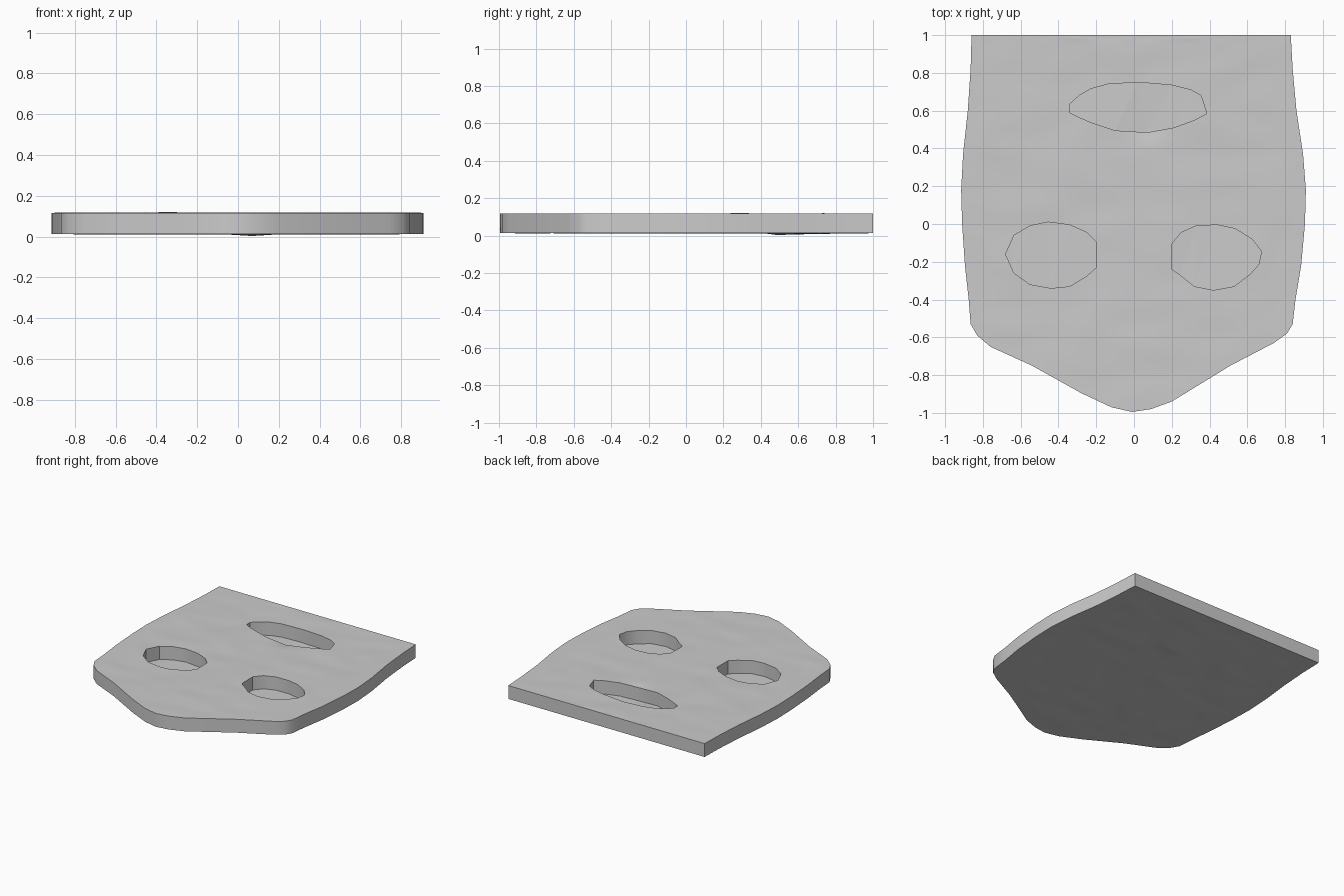
import bpy, bmesh, math
from mathutils import Vector, noise
from mathutils.geometry import delaunay_2d_cdt

if "Cube" in bpy.data.objects:
    bpy.data.objects.remove(bpy.data.objects["Cube"])

BOTTOM, TOP = 0.013, 0.117

# Profiles in plan view: plate outline and three blind pockets
outline = [(-.86, 1), (.83, 1), (.84, .82), (.86, .6), (.895, .37), (.91, .18), (.905, 0),
           (.885, -.22), (.855, -.4), (.84, -.53), (.81, -.58), (.74, -.63), (.51, -.75),
           (.2, -.94), (.09, -.98), (-.01, -.995), (-.12, -.97), (-.28, -.895), (-.54, -.75),
           (-.76, -.65), (-.83, -.59), (-.865, -.53), (-.875, -.4), (-.895, -.22),
           (-.91, 0), (-.915, .18), (-.905, .37), (-.88, .6), (-.865, .82)]
mouth = [(-.34, .635), (-.29, .68), (-.23, .715), (-.14, .74), (.02, .75), (.2, .735),
         (.3, .71), (.355, .68), (.385, .585), (.32, .55), (.21, .51), (.07, .485),
         (-.1, .495), (-.22, .535), (-.28, .56), (-.34, .59)]
left_eye = [(-.68, -.16), (-.635, -.06), (-.55, -.01), (-.455, .01), (-.34, -.005),
            (-.25, -.045), (-.2, -.095), (-.2, -.23), (-.25, -.275), (-.34, -.33),
            (-.44, -.34), (-.55, -.32), (-.635, -.26)]
right_eye = [(.2, -.105), (.25, -.045), (.33, -.01), (.44, -.005), (.535, -.025), (.625, -.08),
             (.675, -.145), (.66, -.215), (.615, -.265), (.53, -.33), (.42, -.35),
             (.32, -.33), (.245, -.27), (.2, -.24)]
pockets = [mouth, left_eye, right_eye]


def inside(p, poly):
    hit = False
    for (x1, y1), (x2, y2) in zip(poly, poly[1:] + poly[:1]):
        if (y1 > p[1]) != (y2 > p[1]) and p[0] < (x2 - x1) * (p[1] - y1) / (y2 - y1) + x1:
            hit = not hit
    return hit


def distance(p, poly):
    best = 9
    for a, b in zip(poly, poly[1:] + poly[:1]):
        a, b = Vector(a), Vector(b)
        t = max(0, min(1, (p - a).dot(b - a) / (b - a).length_squared))
        best = min(best, (p - a.lerp(b, t)).length)
    return best


# Gentle hammered ripple, fading out at the rim, with a dimple under the mouth
def ripple(p):
    n = noise.noise(Vector((p.x * 4.5, p.y * 7, 1.3))) * 0.004
    dimple = -0.011 * math.exp(-((p.x - .08) / .08) ** 2 - ((p.y - .475) / .02) ** 2)
    return max(-BOTTOM, (n + dimple) * min(1, distance(p, outline) / 0.12))


# Triangulate the outline, pocket edges and an inner grid of points
points, edges = [], []
for loop in [outline] + pockets:
    s, n = len(points), len(loop)
    points += [Vector(p) for p in loop]
    edges += [(s + i, s + (i + 1) % n) for i in range(n)]
step = 0.035
for i in range(-27, 28):
    for j in range(-29, 30):
        p = Vector(((i + 0.5 * (j % 2)) * step, j * step))
        if (inside(p, outline) and not any(inside(p, h) for h in pockets)
                and min(distance(p, l) for l in [outline] + pockets) > step * 0.5):
            points.append(p)
pts, _, tris, *_ = delaunay_2d_cdt(points, edges, [], 1, 1e-5)

bm = bmesh.new()
offs = [ripple(p) for p in pts]
low = [bm.verts.new((p.x, p.y, BOTTOM + d)) for p, d in zip(pts, offs)]
high = [bm.verts.new((p.x, p.y, TOP + d)) for p, d in zip(pts, offs)]

# Underside covers everything; the top skips the pockets
border = set()
for t in tris:
    bm.faces.new([low[i] for i in reversed(t)])
    c = sum((pts[i] for i in t), Vector((0, 0))) / len(t)
    if any(inside(c, h) for h in pockets):
        # pocket floor just above the underside
        bm.faces.new([bm.verts.new(low[i].co + Vector((0, 0, .001))) for i in t])
        continue
    bm.faces.new([high[i] for i in t])
    for e in zip(t, t[1:] + t[:1]):
        if (e[1], e[0]) in border:
            border.remove((e[1], e[0]))
        else:
            border.add(tuple(e))

# Walls around the rim and the pockets
for a, b in border:
    bm.faces.new([low[a], low[b], high[b], high[a]])
bmesh.ops.delete(bm, geom=[v for v in bm.verts if not v.link_faces], context='VERTS')

mesh = bpy.data.meshes.new("mask_plate")
bm.to_mesh(mesh)
bm.free()
plate = bpy.data.objects.new("mask_plate", mesh)
bpy.context.collection.objects.link(plate)
bpy.context.view_layer.objects.active = plate
plate.select_set(True)
bpy.ops.object.shade_smooth_by_angle(angle=math.radians(30))
